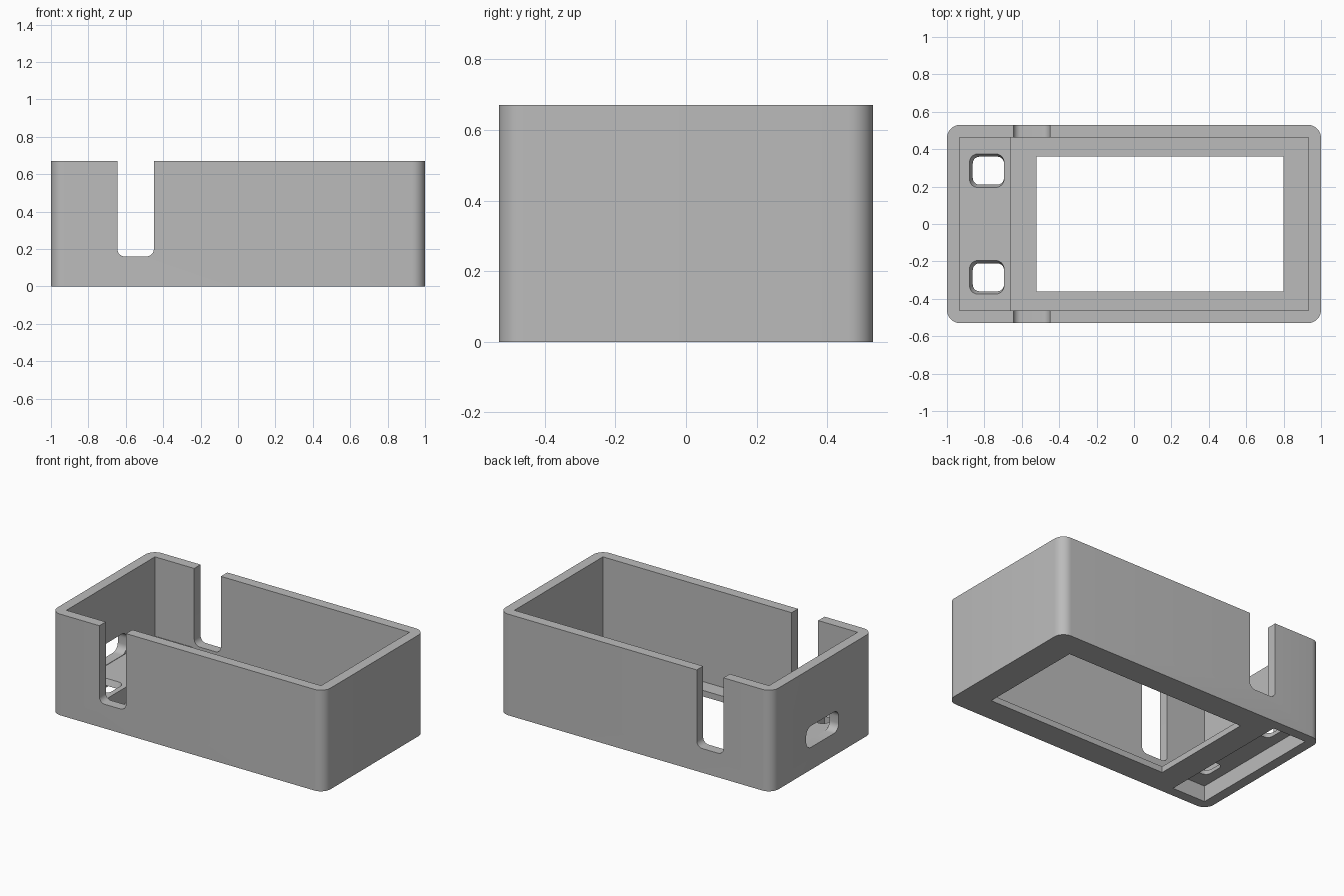
import bpy, bmesh, math
from mathutils import Vector

if "Cube" in bpy.data.objects:
    bpy.data.objects.remove(bpy.data.objects["Cube"])

HX, HY, HZ = 1.0, 0.53, 0.67      # outer half sizes and height
WALL, FLOOR = 0.067, 0.04
STEP_X, STEP_Z = -0.66, 0.145     # raised shelf inside one end

grey = bpy.data.materials.new("plain grey")
grey.use_nodes = True
grey.diffuse_color = (0.5, 0.5, 0.5, 1)
grey.node_tree.nodes["Principled BSDF"].inputs["Base Color"].default_value = (0.5, 0.5, 0.5, 1)


def rounded_rect(u0, u1, v0, v1, r, steps=8):
    """Counter-clockwise outline with rounded corners."""
    pts = []
    corners = [(u1 - r, v1 - r), (u0 + r, v1 - r), (u0 + r, v0 + r), (u1 - r, v0 + r)]
    for i, (cu, cv) in enumerate(corners):
        for k in range(steps + 1):
            a = math.pi / 2 * (i + k / steps)
            pts.append((cu + r * math.cos(a), cv + r * math.sin(a)))
    return pts


def rect(u0, u1, v0, v1):
    return [(u0, v0), (u1, v0), (u1, v1), (u0, v1)]


def loft(name, start, end, axis, a, b):
    """Solid between two matching outlines placed at a and b along an axis."""
    place = {"x": lambda u, v, w: Vector((w, u, v)),
             "y": lambda u, v, w: Vector((u, w, v)),
             "z": lambda u, v, w: Vector((u, v, w))}[axis]
    bm = bmesh.new()
    lo = [bm.verts.new(place(u, v, a)) for u, v in start]
    hi = [bm.verts.new(place(u, v, b)) for u, v in end]
    n = len(lo)
    bm.faces.new(lo[::-1])
    bm.faces.new(hi)
    for i in range(n):
        j = (i + 1) % n
        bm.faces.new((lo[i], lo[j], hi[j], hi[i]))
    bmesh.ops.recalc_face_normals(bm, faces=bm.faces)
    mesh = bpy.data.meshes.new(name)
    bm.to_mesh(mesh)
    bm.free()
    mesh.materials.append(grey)
    obj = bpy.data.objects.new(name, mesh)
    bpy.context.collection.objects.link(obj)
    return obj


def prism(name, outline, axis, a, b):
    return loft(name, outline, outline, axis, a, b)


# Outer shell with rounded upright corners
outline = rounded_rect(-HX, HX, -HY, HY, 0.07)
case = prism("case_body", outline, "z", 0, HZ)

ix, iy = HX - WALL, HY - WALL
cutters = []

# Stepped interior, open at the top
step = [(-ix, STEP_Z), (STEP_X, STEP_Z), (STEP_X, FLOOR), (ix, FLOOR), (ix, 1), (-ix, 1)]
cutters.append(prism("interior_cutter", step, "y", -iy, iy))

# Display window through the floor
cutters.append(prism("window_cutter", rect(-0.52, 0.80, -0.36, 0.36), "z", -0.1, 0.1))

# Recess under the shelf
cutters.append(prism("recess_cutter", rect(-ix, -0.69, -iy, iy), "z", -0.1, STEP_Z - FLOOR))

# Cable slots through both long walls
slot = rounded_rect(-0.645, -0.45, 0.16, 1, 0.04)
cutters.append(prism("slot_cutter", slot, "y", -1, 1))

# Port opening in the end wall
port = rounded_rect(-0.17, 0.17, 0.148, 0.29, 0.05)
cutters.append(prism("port_cutter", port, "x", -1.2, -0.9))

# Two flared button holes through the shelf
for side in (-1, 1):
    y = side * 0.285
    narrow = rounded_rect(-0.86, -0.695, y - 0.073, y + 0.073, 0.035)
    wide = rounded_rect(-0.88, -0.695, y - 0.09, y + 0.09, 0.045)
    cutters.append(loft("button_hole_cutter", narrow, wide, "z", STEP_Z - FLOOR - 0.005, STEP_Z + 0.001))

# Cut everything out of the shell
bpy.ops.object.select_all(action="DESELECT")
case.select_set(True)
bpy.context.view_layer.objects.active = case
for cutter in cutters:
    mod = case.modifiers.new(cutter.name, "BOOLEAN")
    mod.operation = "DIFFERENCE"
    mod.solver = "EXACT"
    mod.object = cutter
    bpy.ops.object.modifier_apply(modifier=mod.name)
    bpy.data.objects.remove(cutter)

bpy.ops.object.shade_smooth_by_angle(angle=math.radians(30))
